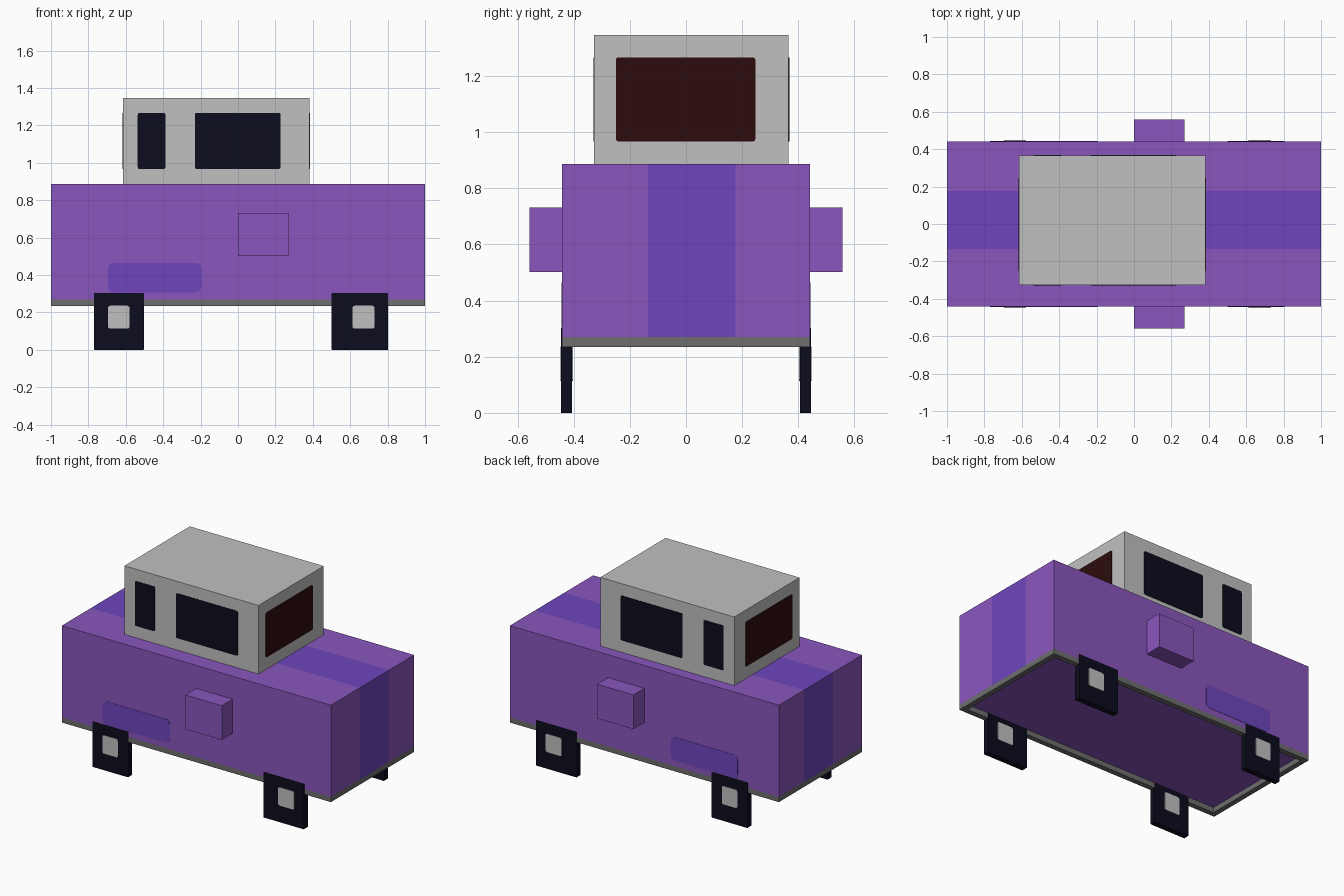
import bpy, bmesh
from math import cos, sin, pi
from mathutils import Vector

cube = bpy.data.objects.get("Cube")
if cube:
    bpy.data.objects.remove(cube, do_unlink=True)


def material(name, rgb):
    m = bpy.data.materials.new(name)
    m.use_nodes = True
    m.diffuse_color = (*rgb, 1)
    m.node_tree.nodes["Principled BSDF"].inputs["Base Color"].default_value = (*rgb, 1)
    return m


purple = material("purple paint", (0.255, 0.094, 0.515))
violet = material("violet stripe", (0.156, 0.06, 0.515))
light = material("light grey", (0.527, 0.527, 0.527))
trim = material("trim grey", (0.156, 0.156, 0.156))
dark = material("dark navy", (0.0037, 0.0037, 0.013))
red = material("dark red glass", (0.026, 0.0037, 0.0044))


def finish(name, bm, *mats):
    bmesh.ops.recalc_face_normals(bm, faces=bm.faces[:])
    mesh = bpy.data.meshes.new(name)
    bm.to_mesh(mesh)
    bm.free()
    for m in mats:
        mesh.materials.append(m)
    ob = bpy.data.objects.new(name, mesh)
    bpy.context.collection.objects.link(ob)
    return ob


def box_mesh(lo, hi):
    lo, hi = Vector(lo), Vector(hi)
    bm = bmesh.new()
    bmesh.ops.create_cube(bm, size=1)
    for v in bm.verts:
        v.co = v.co * (hi - lo) + (lo + hi) / 2
    return bm


def box(name, lo, hi, mat):
    return finish(name, box_mesh(lo, hi), mat)


def slab(name, axis, depth, u, z, radius, mat):
    """Rounded rectangle spanning u by z, extruded along axis between two depths."""
    bm = bmesh.new()
    corners = [(u[1], z[1], 1, 1), (u[0], z[1], -1, 1),
               (u[0], z[0], -1, -1), (u[1], z[0], 1, -1)]
    verts = []
    for i, (cu, cz, su, sz) in enumerate(corners):
        for k in range(5):
            a = (i + k / 4) * pi / 2
            pu = cu - su * radius + radius * cos(a)
            pz = cz - sz * radius + radius * sin(a)
            co = (pu, depth[0], pz) if axis == "y" else (depth[0], pu, pz)
            verts.append(bm.verts.new(co))
    face = bm.faces.new(verts)
    new = bmesh.ops.extrude_face_region(bm, geom=[face])["geom"]
    shift = depth[1] - depth[0]
    move = (0, shift, 0) if axis == "y" else (shift, 0, 0)
    bmesh.ops.translate(bm, vec=move, verts=[g for g in new if isinstance(g, bmesh.types.BMVert)])
    return finish(name, bm, mat)


# Body, with a lengthwise stripe over the top and both ends
HALF, STRIPE = 0.442, (-0.135, 0.176)
bm = box_mesh((-1, -HALF, 0.27), (1, HALF, 0.886))
for y in STRIPE:
    bmesh.ops.bisect_plane(bm, geom=bm.verts[:] + bm.edges[:] + bm.faces[:],
                           plane_co=(0, y, 0), plane_no=(0, 1, 0))
bm.normal_update()
for f in bm.faces:
    inside = STRIPE[0] < f.calc_center_median().y < STRIPE[1]
    f.material_index = int(inside and f.normal.z > -0.5)
finish("body", bm, purple, violet)

# Hollow trim frame around the underside
bm = box_mesh((-1, -HALF, 0.235), (1, HALF, 0.27))
bm.normal_update()
bottom = min(bm.faces, key=lambda f: f.normal.z)
top = max(bm.faces, key=lambda f: f.normal.z)
bmesh.ops.inset_region(bm, faces=[bottom], thickness=0.05)
new = bmesh.ops.extrude_face_region(bm, geom=[bottom])["geom"]
bmesh.ops.translate(bm, vec=(0, 0, 0.035), verts=[g for g in new if isinstance(g, bmesh.types.BMVert)])
floor = [g for g in new if isinstance(g, bmesh.types.BMFace)]
bmesh.ops.delete(bm, geom=list({top, bottom, *floor} & set(bm.faces)), context="FACES")
finish("underside_trim", bm, trim)

# Cabin and its end windows
CX, CY, WIN_Z = (-0.615, 0.381), (-0.327, 0.366), (0.967, 1.267)
box("cabin", (CX[0], CY[0], 0.886), (CX[1], CY[1], 1.347), light)
for name, x, s in (("rear", CX[0], -1), ("front", CX[1], 1)):
    slab(name + "_window", "x", (x - s * 0.002, x + s * 0.003), (-0.25, 0.247), WIN_Z, 0.01, red)

# Parts repeated on both long sides
for side, s, wall in (("right", -1, CY[0]), ("left", 1, CY[1])):
    glass = (wall - s * 0.002, wall + s * 0.003)
    slab(side + "_small_window", "y", glass, (-0.536, -0.388), WIN_Z, 0.01, dark)
    slab(side + "_large_window", "y", glass, (-0.231, 0.228), WIN_Z, 0.01, dark)
    slab(side + "_lower_panel", "y", (s * (HALF - 0.002), s * (HALF + 0.002)),
         (-0.695, -0.195), (0.308, 0.465), 0.03, violet)
    ys = sorted((s * (HALF - 0.01), s * 0.558))
    box(side + "_side_box", (0, ys[0], 0.502), (0.27, ys[1], 0.732), purple)
    for end, wx, hx in (("rear", (-0.77, -0.503), (-0.695, -0.58)),
                        ("front", (0.5, 0.803), (0.612, 0.73))):
        slab(f"{side}_{end}_wheel", "y", (s * 0.406, s * 0.445), wx, (0, 0.304), 0.004, dark)
        slab(f"{side}_{end}_hub", "y", (s * 0.403, s * 0.448), hx, (0.113, 0.236), 0.012, light)
